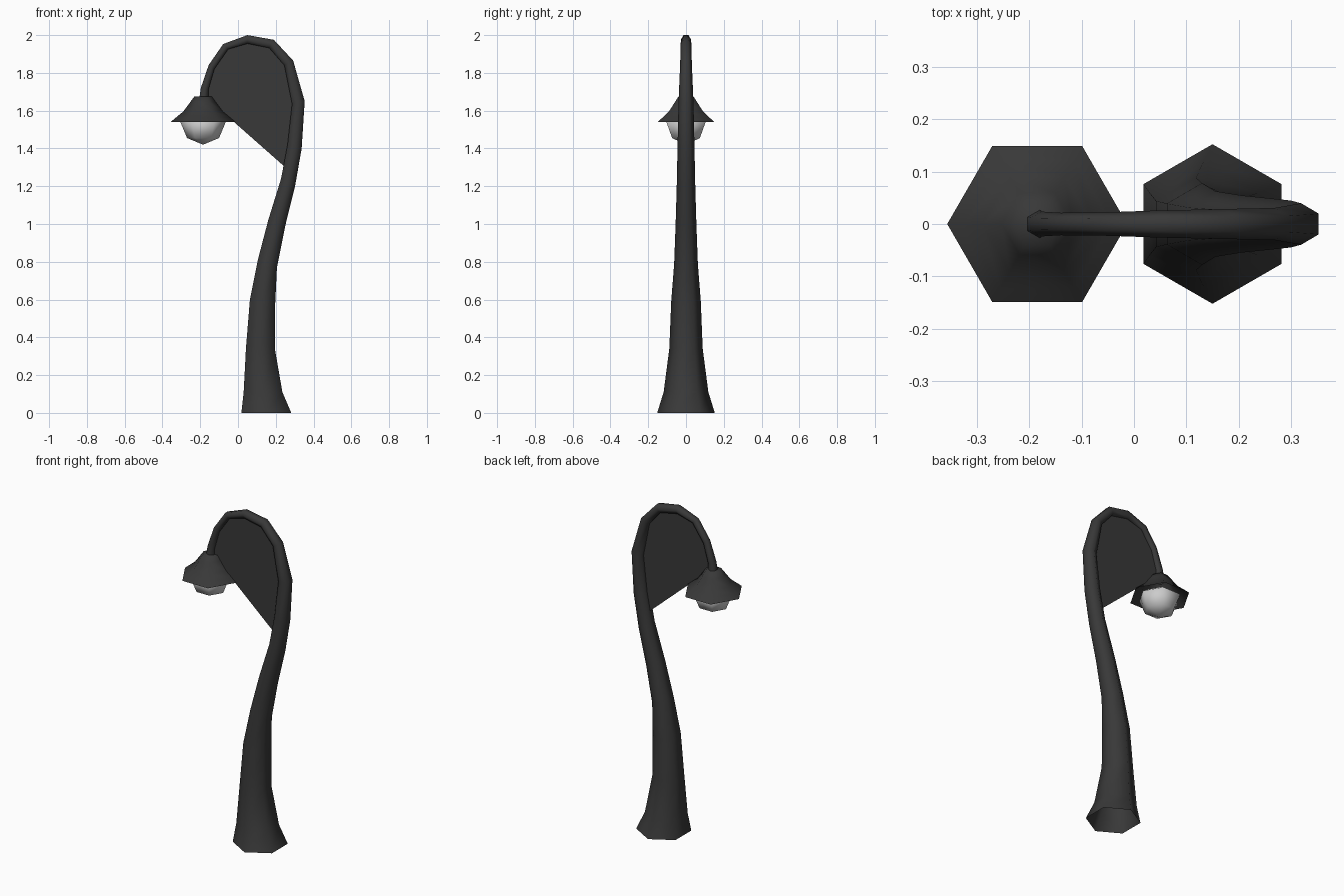
import bpy, bmesh, math

if "Cube" in bpy.data.objects:
    bpy.data.objects.remove(bpy.data.objects["Cube"])


def material(name, value):
    m = bpy.data.materials.new(name)
    m.diffuse_color = (value, value, value, 1)
    m.use_nodes = True
    m.node_tree.nodes["Principled BSDF"].inputs["Base Color"].default_value = m.diffuse_color
    return m


dark = material("dark_metal", 0.04)
glass = material("pale_glass", 0.6)


def make_object(name, verts, faces, mat, smooth=True):
    me = bpy.data.meshes.new(name)
    me.from_pydata(verts, [], faces)
    bm = bmesh.new()
    bm.from_mesh(me)
    bmesh.ops.recalc_face_normals(bm, faces=bm.faces)
    bm.to_mesh(me)
    bm.free()
    me.materials.append(mat)
    for p in me.polygons:
        p.use_smooth = smooth
    ob = bpy.data.objects.new(name, me)
    bpy.context.collection.objects.link(ob)
    return ob


def skin(rings, n=6):
    """Quads between consecutive rings of n vertices."""
    return [(r * n + k, r * n + (k + 1) % n, (r + 1) * n + (k + 1) % n, (r + 1) * n + k)
            for r in range(rings - 1) for k in range(n)]


# Pole: inner and outer edge of each hexagonal ring in the xz plane
edges = [
    (0.018, 0.00, 0.282, 0.00), (0.03, 0.11, 0.235, 0.11),
    (0.042, 0.34, 0.195, 0.34), (0.063, 0.60, 0.197, 0.58),
    (0.105, 0.81, 0.206, 0.77), (0.160, 1.02, 0.250, 0.99),
    (0.228, 1.24, 0.302, 1.20), (0.262, 1.42, 0.337, 1.40),
    (0.286, 1.635, 0.353, 1.65), (0.245, 1.84, 0.292, 1.865),
    (0.165, 1.932, 0.190, 1.975), (0.05, 1.955, 0.05, 2.00),
    (-0.052, 1.925, -0.078, 1.953), (-0.125, 1.82, -0.155, 1.842),
    (-0.157, 1.71, -0.197, 1.72), (-0.158, 1.64, -0.208, 1.64),
]
verts, centres = [], []
for xi, zi, xo, zo in edges:
    cx, cz = (xi + xo) / 2, (zi + zo) / 2
    hx, hz = (xo - xi) / 2, (zo - zi) / 2
    r = math.hypot(hx, hz) / math.cos(math.pi / 6)
    centres.append((cx, cz))
    for k in range(6):
        a = math.radians(30 + 60 * k)
        f = math.cos(a) / math.cos(math.pi / 6)
        verts.append((cx + hx * f, r * math.sin(a), cz + hz * f))
make_object("curved_pole", verts, skin(len(edges)), dark)

# Thin web filling the crook of the pole
outline = [(0.27, 1.283)] + centres[7:15] + [(-0.18, 1.68)]
make_object("crook_web", [(x, 0, z) for x, z in outline],
            [tuple(range(len(outline)))], dark, smooth=False)

# Hexagonal lamp shade, open underneath
LX = -0.185
profile = [(0.046, 1.675), (0.068, 1.645), (0.105, 1.595), (0.142, 1.565), (0.172, 1.54)]
verts = [(LX + r * math.cos(k * math.pi / 3), r * math.sin(k * math.pi / 3), z)
         for r, z in profile for k in range(6)]
make_object("lamp_shade", verts, skin(len(profile)) + [tuple(range(6))], dark)

# Low-poly globe bulb
bpy.ops.mesh.primitive_uv_sphere_add(segments=6, ring_count=4, radius=0.12,
                                     location=(LX, 0, 1.54))
bulb = bpy.context.object
bulb.name = "bulb"
# keep the upper half inside the shade
for v in bulb.data.vertices:
    if v.co.z > 0.01:
        v.co.z *= 0.4
        v.co.x *= 0.8
        v.co.y *= 0.8
bulb.data.materials.append(glass)
for p in bulb.data.polygons:
    p.use_smooth = True
# align hexagon corners with the x axis
far = max(bulb.data.vertices, key=lambda v: math.hypot(v.co.x, v.co.y))
bulb.rotation_euler.z = -math.atan2(far.co.y, far.co.x)
